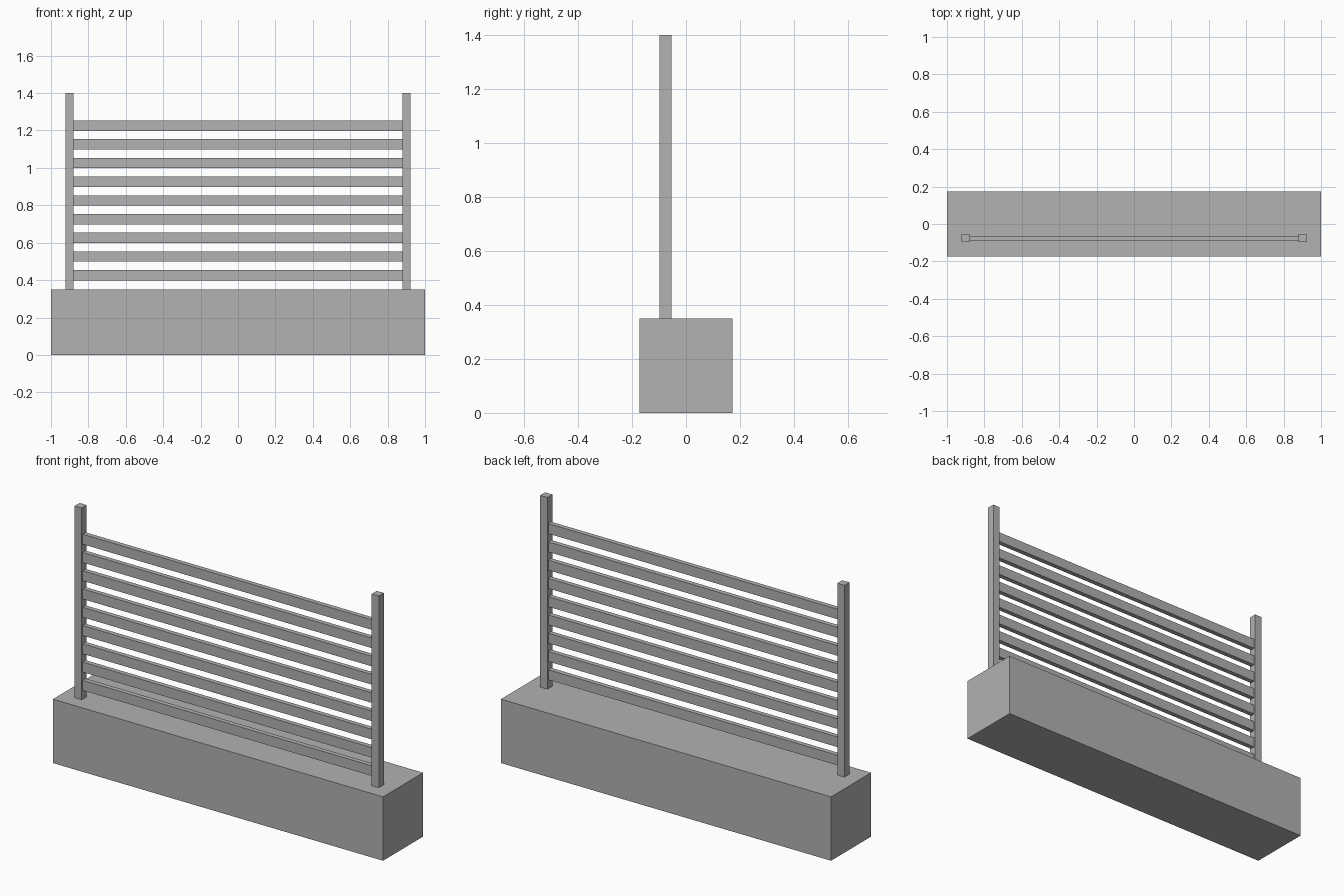
import bpy

cube = bpy.data.objects.get("Cube")
if cube:
    bpy.data.objects.remove(cube, do_unlink=True)

# Single grey finish
GREY = (0.445, 0.445, 0.445, 1.0)
grey = bpy.data.materials.new("plain grey")
grey.use_nodes = True
grey.diffuse_color = GREY
grey.node_tree.nodes["Principled BSDF"].inputs["Base Color"].default_value = GREY


def box(name, center, size):
    bpy.ops.mesh.primitive_cube_add(size=1, location=center)
    obj = bpy.context.object
    obj.name = name
    obj.scale = size
    bpy.ops.object.transform_apply(location=False, rotation=False, scale=True)
    obj.data.materials.append(grey)
    return obj


BASE_HEIGHT = 0.35
TOP = 1.40
POST_X = 0.90
POST_WIDTH = 0.043
FENCE_Y = -0.076
SLAT_COUNT = 9

# Solid planter block
box("planter_base", (0, 0, BASE_HEIGHT / 2), (2, 0.346, BASE_HEIGHT))

# Upright posts standing on the block
for side, name in ((1, "left_post"), (-1, "right_post")):
    box(name, (side * POST_X, FENCE_Y, (BASE_HEIGHT + TOP) / 2),
        (POST_WIDTH, POST_WIDTH, TOP - BASE_HEIGHT))

# Evenly spaced horizontal slats between the posts
for i in range(SLAT_COUNT):
    box(f"slat_{i + 1}", (0, FENCE_Y, 0.426 + 0.1 * i),
        (2 * POST_X - POST_WIDTH, 0.026, 0.055))
